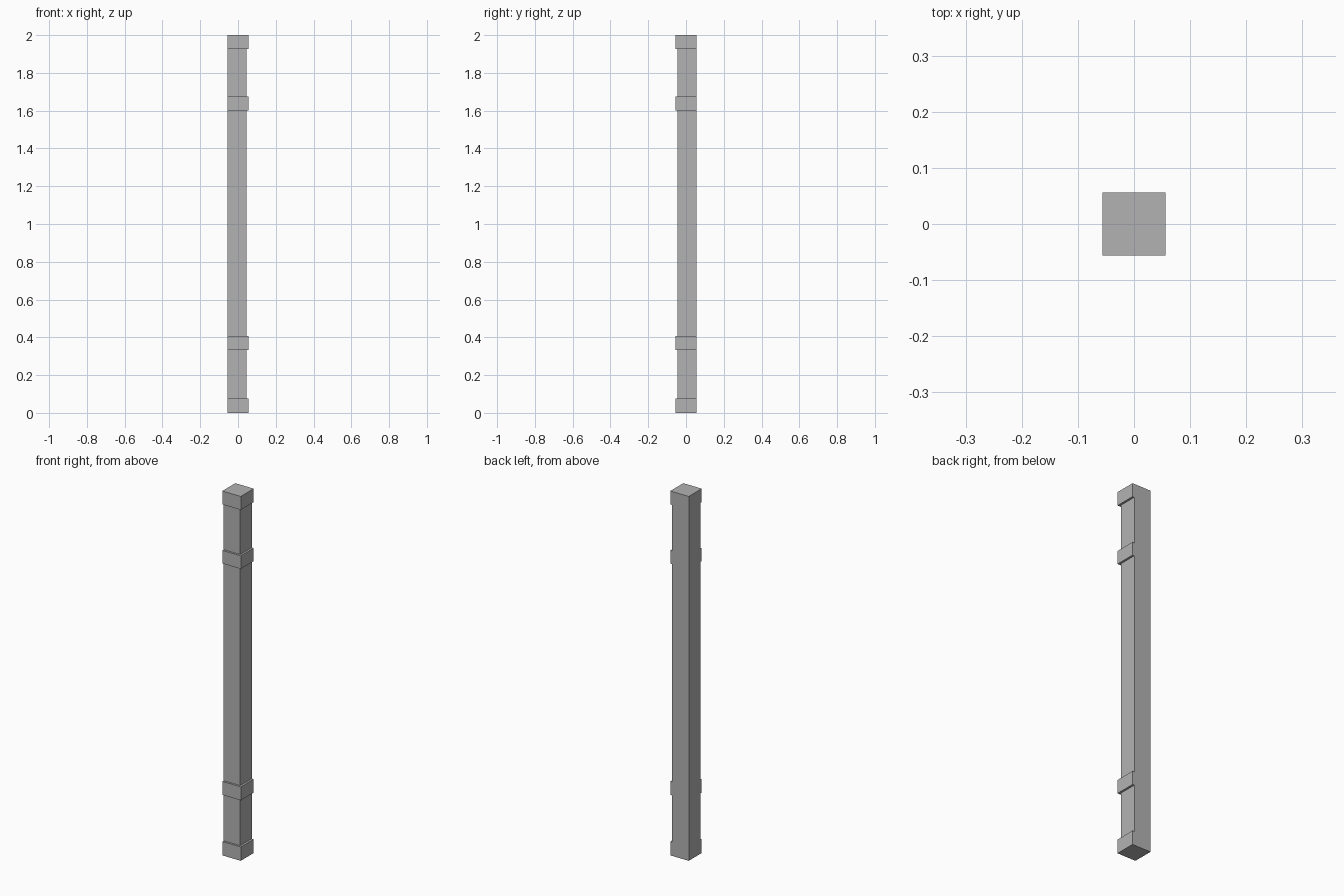
import bpy
import bmesh

cube = bpy.data.objects.get("Cube")
if cube:
    bpy.data.objects.remove(cube, do_unlink=True)

grey = bpy.data.materials.new("plain_grey")
grey.use_nodes = True
colour = (0.45, 0.45, 0.45, 1)
grey.diffuse_color = colour
grey.node_tree.nodes["Principled BSDF"].inputs["Base Color"].default_value = colour

OUTER = 0.056   # half width of the whole post
INNER = 0.045   # shaft faces that sit behind the bands
HEIGHT = 2.0


def prism(name, outline, bottom, top):
    """Extrude a flat outline between two heights."""
    bm = bmesh.new()
    base = bm.faces.new([bm.verts.new((x, y, bottom)) for x, y in outline])
    extruded = bmesh.ops.extrude_face_region(bm, geom=[base], use_keep_orig=True)
    for item in extruded["geom"]:
        if isinstance(item, bmesh.types.BMVert):
            item.co.z = top
    bmesh.ops.recalc_face_normals(bm, faces=bm.faces)
    mesh = bpy.data.meshes.new(name)
    bm.to_mesh(mesh)
    bm.free()
    mesh.materials.append(grey)
    obj = bpy.data.objects.new(name, mesh)
    bpy.context.collection.objects.link(obj)
    return obj


# Square shaft, flush with the back and right sides
prism("shaft", [(-OUTER, -INNER), (INNER, -INNER), (INNER, OUTER), (-OUTER, OUTER)],
      0, HEIGHT)

# Raised bands wrapping only the front and left sides
corner_wrap = [(-OUTER, -OUTER), (OUTER, -OUTER), (OUTER, OUTER),
               (INNER, OUTER), (INNER, -INNER), (-OUTER, -INNER)]
bands = {
    "base_band": (0, 0.076),
    "lower_band": (0.332, 0.406),
    "upper_band": (1.602, 1.674),
    "top_band": (1.926, HEIGHT),
}
for name, (bottom, top) in bands.items():
    prism(name, corner_wrap, bottom, top)
